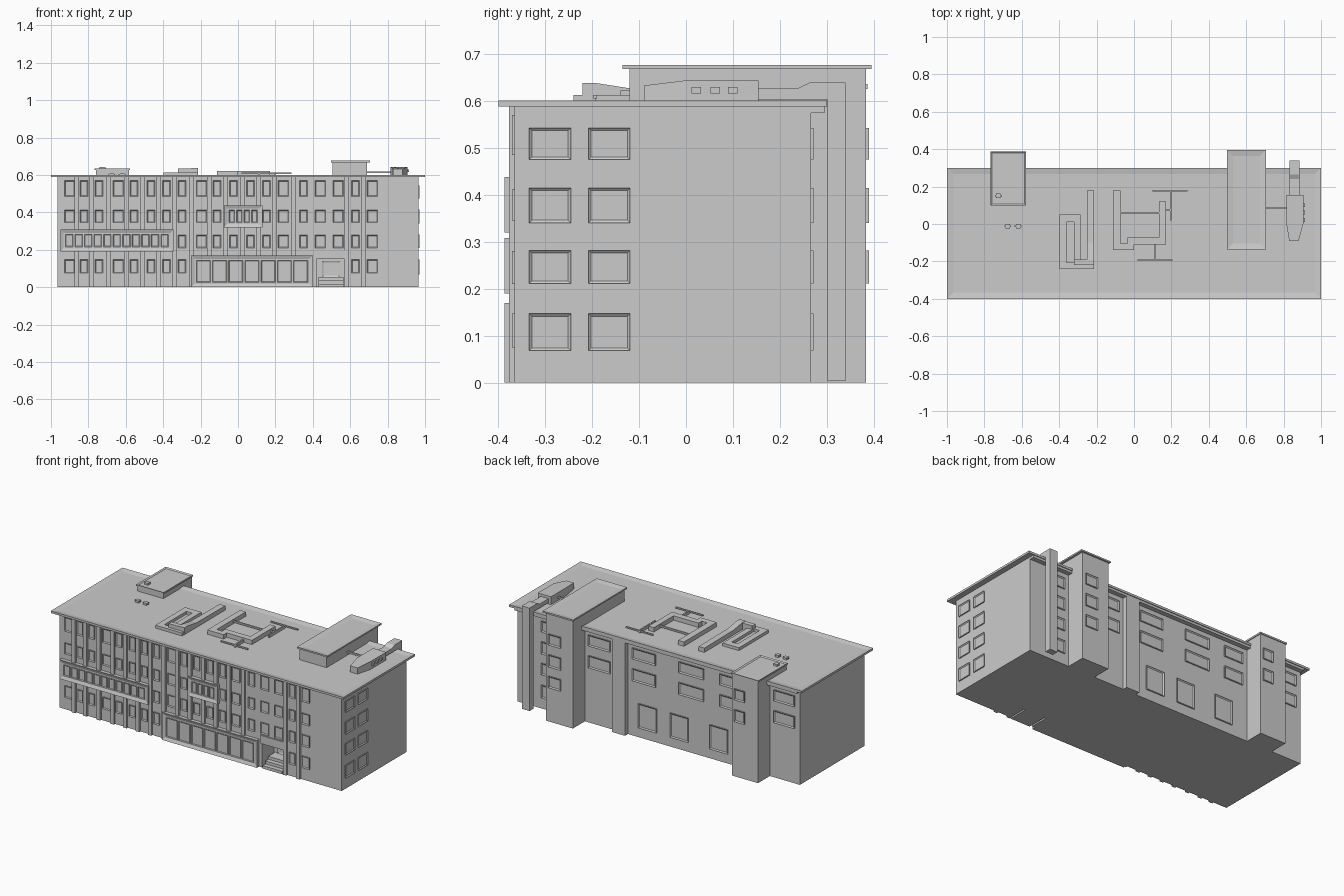
import bpy, bmesh
from mathutils import Vector

if "Cube" in bpy.data.objects:
    bpy.data.objects.remove(bpy.data.objects["Cube"])


def finish(bm, name):
    bmesh.ops.recalc_face_normals(bm, faces=bm.faces)
    me = bpy.data.meshes.new(name)
    bm.to_mesh(me)
    bm.free()
    ob = bpy.data.objects.new(name, me)
    bpy.context.collection.objects.link(ob)
    return ob


def add_box(bm, x0, x1, y0, y1, z0, z1):
    r = bmesh.ops.create_cube(bm, size=1)
    for v in r["verts"]:
        v.co = Vector(((x0 + x1) / 2 + v.co.x * (x1 - x0),
                       (y0 + y1) / 2 + v.co.y * (y1 - y0),
                       (z0 + z1) / 2 + v.co.z * (z1 - z0)))
    return list({f for v in r["verts"] for f in v.link_faces})


def add_framed(bm, dims, direction, rim, depth):
    """Box whose face towards direction is inset and sunk, leaving a raised rim."""
    d = Vector(direction)
    faces = add_box(bm, *dims)
    c = Vector(((dims[0] + dims[1]) / 2, (dims[2] + dims[3]) / 2, (dims[4] + dims[5]) / 2))
    face = max(faces, key=lambda f: (f.calc_center_median() - c).dot(d) / d.length)
    face = max(faces, key=lambda f: (f.calc_center_median() - c).normalized().dot(d))
    bmesh.ops.inset_region(bm, faces=[face], thickness=rim, use_even_offset=True)
    bmesh.ops.translate(bm, verts=list(face.verts), vec=-d * depth)


def boxes(name, dims):
    bm = bmesh.new()
    for d in dims:
        add_box(bm, *d)
    return finish(bm, name)


def framed(name, dims, direction, rim, depth):
    bm = bmesh.new()
    for d in dims:
        add_framed(bm, d, direction, rim, depth)
    return finish(bm, name)


def prism(name, outline, axis, lo, hi):
    """Extrude a flat outline along x (outline is y,z) or z (outline is x,y)."""
    bm = bmesh.new()
    pt = (lambda a, b: (lo, a, b)) if axis == 0 else (lambda a, b: (a, b, lo))
    f = bm.faces.new([bm.verts.new(pt(a, b)) for a, b in outline])
    r = bmesh.ops.extrude_face_region(bm, geom=[f])
    move = (hi - lo, 0, 0) if axis == 0 else (0, 0, hi - lo)
    bmesh.ops.translate(bm, verts=[v for v in r["geom"] if isinstance(v, bmesh.types.BMVert)], vec=move)
    return finish(bm, name)


FRONT, BACK, RIGHT, UP = (0, -1, 0), (0, 1, 0), (1, 0, 0), (0, 0, 1)
YF, YB, XR = -0.365, 0.266, 0.965

# main block with entrance recess
body = boxes("main_block", [(-XR, XR, YF, YB, 0, 0.592)])
cutter = boxes("entrance_cutter", [(0.42, 0.575, -0.5, -0.25, -0.1, 0.15)])
cutter.hide_render = True
mod = body.modifiers.new("entrance", "BOOLEAN")
mod.object, mod.operation, mod.solver = cutter, "DIFFERENCE", "EXACT"
bpy.context.view_layer.objects.active = body
bpy.ops.object.modifier_apply(modifier=mod.name)
bpy.data.objects.remove(cutter)

# entrance steps, door and lintel
boxes("entrance_steps", [(0.43, 0.565, YF - 0.01 + i * 0.028, -0.25, i * 0.018, (i + 1) * 0.018) for i in range(3)])
framed("entrance_door", [(0.45, 0.545, -0.256, -0.245, 0.054, 0.14)], FRONT, 0.008, 0.004)
boxes("entrance_lintel", [(0.415, 0.58, -0.373, YF, 0.15, 0.2)])

# main roof slab with shallow rim
framed("roof_slab", [(-1, 1, -0.4, 0.3, 0.588, 0.601)], UP, 0.034, 0.006)

# front windows: columns and rows, skipping those behind the projecting bays
cols = [-0.90, -0.823, -0.743, -0.639, -0.556, -0.465, -0.382, -0.299, -0.195, -0.112,
        -0.024, 0.067, 0.152, 0.243, 0.35, 0.441, 0.537, 0.628, 0.719]
rows = [(0.075, 0.147), (0.21, 0.28), (0.345, 0.412), (0.485, 0.57)]
bays = [(-0.95, -0.345, 0.19, 0.308), (-0.25, 0.40, 0.0, 0.17), (-0.075, 0.13, 0.32, 0.438)]
wide = {0, 3, 8, 13, 15, 16, 18}
wins = []
for i, x in enumerate(cols):
    h = 0.028 if i in wide else 0.021
    for z0, z1 in rows:
        if any(a < x + h and x - h < b and c < z1 and z0 < d for a, b, c, d in bays):
            continue
        if 0.4 < x < 0.6 and z0 < 0.2:
            continue
        wins.append((x - h, x + h, YF - 0.006, YF + 0.002, z0, z1))
wins += [(x - 0.028, x + 0.028, YF - 0.006, YF + 0.002, 0.21, 0.28) for x in (0.441, 0.537)]
framed("front_windows", wins, FRONT, 0.005, 0.005)

# front pilasters between the columns
boxes("front_pilasters", [((a + b) / 2 - 0.012, (a + b) / 2 + 0.012, -0.377, YF, 0, 0.588)
                          for i, (a, b) in enumerate(zip(cols, cols[1:])) if i not in (14, 15)])

# projecting bays and the window strips inside them
framed("front_bays", [(a, b, -0.387, YF, c, d) for a, b, c, d in bays], FRONT, 0.018, 0.007)
strip = []
for (a, b, c, d), n in zip(bays, (11, 7, 4)):
    a, b = a + 0.022, b - 0.022
    w = (b - a) / n
    strip += [(a + w * i + 0.005, a + w * (i + 1) - 0.005, -0.385, -0.378, c + 0.026, d - 0.026)
              for i in range(n)]
framed("bay_windows", strip, FRONT, 0.004, 0.004)

# right side windows
side_rows = [(0.068, 0.147), (0.211, 0.282), (0.34, 0.415), (0.475, 0.543)]
framed("side_windows", [(XR - 0.002, XR + 0.006, y, y + 0.089, z0, z1)
                        for y in (-0.334, -0.208) for z0, z1 in side_rows], RIGHT, 0.006, 0.005)

# rear stair towers and wall pier
boxes("large_tower", [(0.505, 0.69, -0.12, 0.384, 0, 0.67)])
framed("large_tower_roof", [(0.497, 0.705, -0.135, 0.395, 0.668, 0.677)], UP, 0.032, 0.006)
boxes("small_tower", [(-0.76, -0.583, 0.105, 0.382, 0, 0.63)])
framed("small_tower_roof", [(-0.766, -0.578, 0.1, 0.387, 0.626, 0.636)], UP, 0.008, 0.006)
boxes("rear_pier", [(0.21, 0.30, YB, 0.295, 0, 0.59)])
boxes("rear_cornice", [(-XR, XR, YB, 0.295, 0.574, 0.59)])

# rear windows
rear = []
for z0, z1 in side_rows[2:]:
    rear += [(a, b, YB - 0.002, YB + 0.006, z0, z1)
             for a, b in ((0.33, 0.48), (0.02, 0.18), (-0.31, -0.14), (-0.55, -0.42), (-0.93, -0.79))]
    rear.append((-0.67, -0.60, 0.38, 0.388, z0, z1))
rear += [(a, a + 0.125, YB - 0.002, YB + 0.006, 0.06, 0.21) for a in (0.012, -0.205, -0.475)]
rear += [(0.72, 0.80, YB - 0.002, YB + 0.006, z0, z1) for z0, z1 in side_rows]
rear += [(0.585, 0.67, 0.382, 0.39, z0, z1) for z0, z1 in side_rows[1:]]
framed("rear_windows", rear, BACK, 0.007, 0.005)

# right-hand ventilation unit: tapered housing, duct over the eave, downpipe
prism("vent_housing", [(0.83, -0.09), (0.88, -0.09), (0.905, 0), (0.905, 0.155), (0.815, 0.155), (0.815, 0)],
      2, 0.594, 0.644)
vent = bpy.data.objects["vent_housing"]
for v in vent.data.vertices:
    if v.co.y < -0.05 and v.co.z > 0.62:
        v.co.z = 0.633
prism("vent_duct", [(0.15, 0.603), (0.15, 0.628), (0.24, 0.628), (0.265, 0.64), (0.34, 0.64),
                    (0.34, 0.004), (0.301, 0.004), (0.301, 0.603)], 0, 0.832, 0.885)
boxes("vent_outlets", [(0.9, 0.914, y - 0.01, y + 0.01, 0.616, 0.63) for y in (0.022, 0.062, 0.1)])
boxes("vent_link_pipe", [(0.68, 0.82, 0.08, 0.09, 0.61, 0.62)])

# roof ducts: loop, sloped duct, and cranked duct
zb = 0.594
boxes("loop_duct", [(-0.397, -0.36, -0.24, 0.05, zb, 0.613), (-0.36, -0.285, 0.01, 0.05, zb, 0.613),
                    (-0.32, -0.285, -0.21, 0.01, zb, 0.613), (-0.36, -0.215, -0.24, -0.205, zb, 0.613)])
prism("sloped_duct", [(-0.22, zb), (-0.22, 0.638), (-0.19, 0.638), (-0.1, 0.624), (0.18, 0.622), (0.18, zb)],
      0, -0.252, -0.213)
boxes("sloped_duct_inlet", [(-0.32, -0.252, -0.22, -0.19, zb, 0.636)])
boxes("cranked_duct", [(-0.112, -0.072, -0.14, 0.18, zb, 0.622), (-0.072, 0.0, -0.14, -0.105, zb, 0.622),
                       (-0.035, 0.135, -0.11, -0.072, zb, 0.622), (0.135, 0.172, -0.11, 0.12, zb, 0.622)])

# thin roof pipes
boxes("roof_pipes", [(-0.072, 0.135, 0.055, 0.065, 0.605, 0.615),
                     (0.1, 0.285, 0.174, 0.182, 0.605, 0.613), (0.192, 0.2, 0.02, 0.176, zb, 0.613),
                     (0.17, 0.2, 0.07, 0.08, zb, 0.613),
                     (0.02, 0.205, -0.198, -0.19, 0.605, 0.613), (0.11, 0.118, -0.194, -0.11, zb, 0.613)])

# small roof vents
vents = [(-0.675, -0.012, 0.594), (-0.62, -0.012, 0.594), (-0.725, 0.15, 0.628)]
boxes("roof_vents", [(x - 0.012, x + 0.012, y - 0.012, y + 0.012, z, z + 0.014) for x, y, z in vents] +
      [(x - 0.018, x + 0.018, y - 0.004, y + 0.004, z + 0.006, z + 0.012) for x, y, z in vents])
